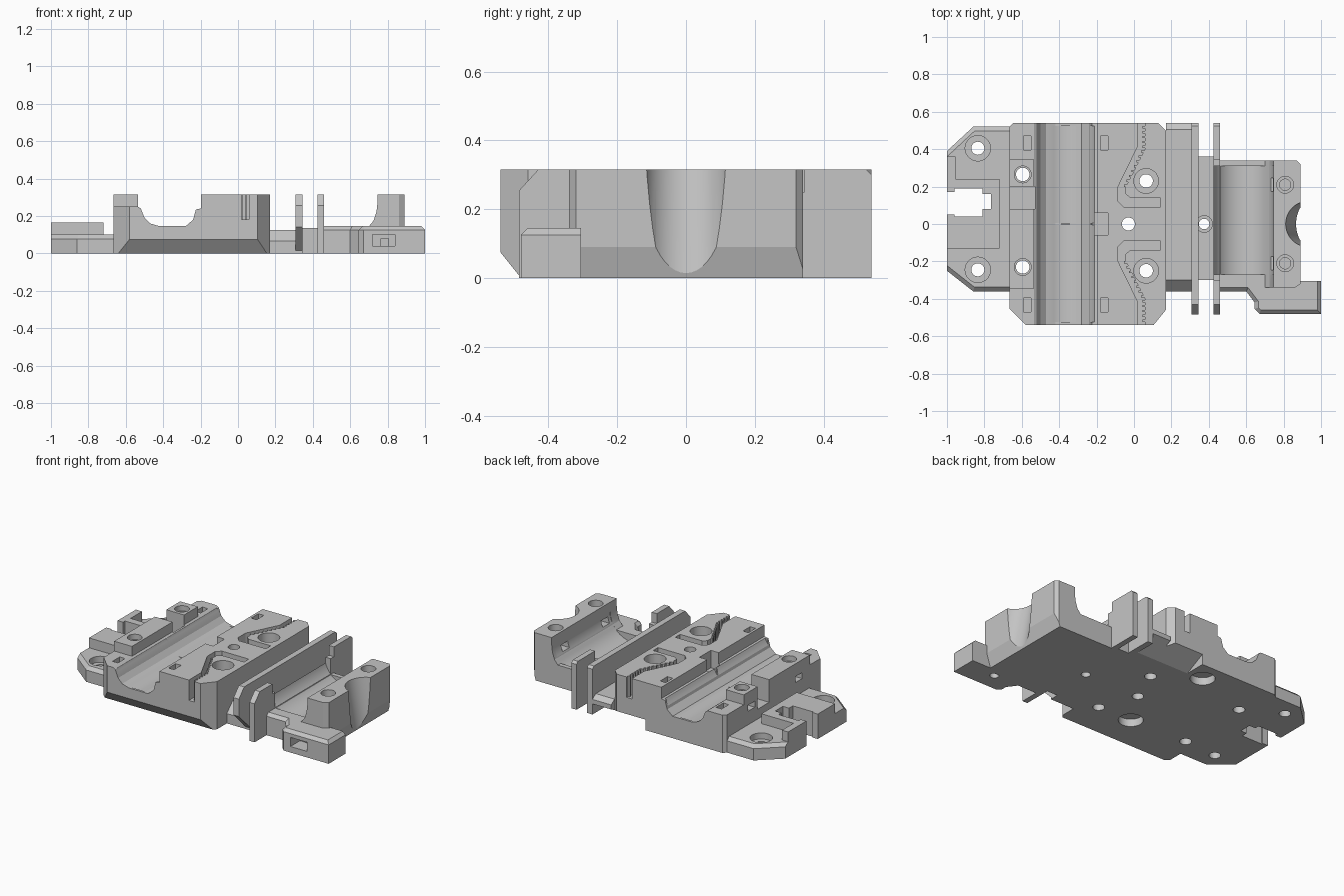
import bpy, bmesh, math
from mathutils import Vector

if "Cube" in bpy.data.objects:
    bpy.data.objects.remove(bpy.data.objects["Cube"])

grey = bpy.data.materials.new("grey plastic")
grey.diffuse_color = (0.56, 0.56, 0.56, 1)
grey.use_nodes = True
grey.node_tree.nodes["Principled BSDF"].inputs["Base Color"].default_value = grey.diffuse_color
H = 0.315  # overall height


def prism(name, pts, a, b, axis="z", lean=0.0):
    """Extrude a 2D outline from a to b along an axis, optionally leaning in x."""
    place = {"z": lambda p, t: (p[0], p[1], t),
             "y": lambda p, t: (p[0], t, p[1]),
             "x": lambda p, t: (t, p[0], p[1])}[axis]
    bm = bmesh.new()
    face = bm.faces.new([bm.verts.new(place(p, a)) for p in pts])
    ext = bmesh.ops.extrude_face_region(bm, geom=[face])
    moved = [v for v in ext["geom"] if isinstance(v, bmesh.types.BMVert)]
    bmesh.ops.translate(bm, verts=moved, vec=Vector(place((0, 0), b - a)) + Vector((lean, 0, 0)))
    bmesh.ops.recalc_face_normals(bm, faces=bm.faces)
    me = bpy.data.meshes.new(name)
    bm.to_mesh(me)
    bm.free()
    me.materials.append(grey)
    ob = bpy.data.objects.new(name, me)
    bpy.context.collection.objects.link(ob)
    return ob


def box(name, x0, x1, y0, y1, z0, z1):
    return prism(name, [(x0, y0), (x1, y0), (x1, y1), (x0, y1)], z0, z1)


def cutbox(*d):
    return box("cutter", *d)


def hole(x, y, r, z0=-0.1, z1=0.5, n=28, lean=0.0):
    pts = [(x + r * math.cos(2 * math.pi * i / n), y + r * math.sin(2 * math.pi * i / n)) for i in range(n)]
    return prism("cutter", pts, z0, z1, lean=lean)


def trough(cx, cz, r, y0, y1, n=32):
    arc = [(cx + r * math.cos(math.pi + math.pi * i / n), cz + r * math.sin(math.pi + math.pi * i / n))
           for i in range(n + 1)]
    return prism("cutter", arc + [(cx + r, 0.5), (cx - r, 0.5)], y0, y1, "y")


def cut(ob, cutters, op="DIFFERENCE"):
    bpy.context.view_layer.objects.active = ob
    for c in cutters:
        c.hide_render = True
        m = ob.modifiers.new("cut", "BOOLEAN")
        m.operation, m.solver, m.object = op, "EXACT", c
        bpy.ops.object.modifier_apply(modifier=m.name)
        bpy.data.objects.remove(c)


def bevel_rim(ob, z, offset, test):
    """Bevel the top edges at height z whose midpoint and vertices pass the test."""
    bm = bmesh.new()
    bm.from_mesh(ob.data)
    rim = [e for e in bm.edges if all(v.co.z > z - 0.005 for v in e.verts) and test([v.co for v in e.verts])]
    bmesh.ops.bevel(bm, geom=rim, offset=offset, segments=1, affect="EDGES")
    bm.to_mesh(ob.data)
    bm.free()


# Left mounting plate with slot and raised walls
plate = prism("left_plate", [(-1, -0.25), (-0.86, -0.36), (-0.66, -0.36), (-0.66, 0.52),
                             (-0.86, 0.52), (-1, 0.39)], 0, 0.10)
bevel_rim(plate, 0.10, 0.022, lambda vs: abs(vs[0].x - vs[1].x) > 0.05)
cut(plate, [box("pad", -1, -0.72, 0.1, 0.24, 0.05, 0.165),
            box("pad", -1, -0.955, 0.2, 0.36, 0.05, 0.165),
            box("pad", -1, -0.72, -0.13, 0.12, 0.05, 0.165)], "UNION")
cuts = [cutbox(-1.1, -0.93, 0.05, 0.17, -0.1, 0.4), cutbox(-0.96, -0.81, 0.04, 0.19, -0.1, 0.4),
        cutbox(-0.84, -0.765, 0.08, 0.16, -0.1, 0.4)]
for y in (0.405, -0.245):
    cuts += [hole(-0.835, y, 0.035), hole(-0.835, y, 0.068, 0.06)]
cut(plate, cuts)

# Main bearing body
body = prism("main_body", [(-0.665, -0.455), (-0.58, -0.54), (0.105, -0.54), (0.17, -0.46), (0.17, 0.5),
                           (0.13, 0.54), (-0.645, 0.54), (-0.665, 0.52)], 0, H)
# front chamfer, trough, rail gap, central notch and undercut at the back
cuts = [prism("cutter", [(-0.54, 0.075), (-0.48, 0), (-0.48, -0.1), (-0.7, -0.1), (-0.7, 0.075)], -1, 0.4, "x"),
        prism("cutter", [(-0.535, 0.25), (-0.52, 0.24), (-0.5, 0.19), (-0.47, 0.16), (-0.42, 0.145),
                         (-0.28, 0.145), (-0.24, 0.18), (-0.225, 0.235), (-0.197, 0.24), (-0.197, 0.5),
                         (-0.535, 0.5)], -0.6, 0.6, "y"),
        cutbox(-0.8, -0.53, 0.08, 0.2, 0.165, 0.5),
        cutbox(-0.21, -0.14, -0.06, 0.06, 0.2, 0.5),
        hole(-0.03, 0, 0.035),
        prism("cutter", [(0.40, 0), (0.6, 0.1), (0.6, -0.1), (0.40, -0.1)], -0.08, 0.3, "x")]
for s in (1, -1):
    def span(a, b):
        return tuple(sorted((s * a, s * b)))
    cuts += [trough(-0.366, 0.303, 0.168, *span(0.006, 0.525)),
             cutbox(-0.8, -0.53, *span(0.345, 0.6), 0.25, 0.5),
             cutbox(-0.59, -0.55, *span(0.395, 0.47), 0.1, 0.5),
             cutbox(-0.18, -0.14, *span(0.395, 0.47), 0.1, 0.5)]
    # belt groove
    g = [(0.018, 0.6), (0.018, 0.41), (-0.085, 0.2), (-0.085, 0.12), (-0.055, 0.09), (0.142, 0.09),
         (0.142, 0.14), (-0.02, 0.14), (-0.045, 0.16), (-0.045, 0.195), (0.058, 0.4), (0.058, 0.6)]
    cuts.append(prism("cutter", [(x, s * y) for x, y in g], 0.18, 0.5))
for y in (0.265, -0.23):
    cuts += [hole(-0.595, y, 0.036), hole(-0.595, y, 0.045, 0.28),
             cutbox(-0.8, -0.56, y - 0.035, y + 0.035, 0.19, 0.23)]
for y in (0.23, -0.25):
    cuts += [hole(0.065, y, 0.036), hole(0.065, y, 0.066, 0.2)]
for x, y in ((-0.18, -0.245), (-0.19, 0.41)):
    cuts.append(hole(x, y, 0.075, -0.1, 0.05))   # round recesses underneath
cut(body, cuts)

# Belt teeth along both grooves
for s in (1, -1):
    side = "back" if s > 0 else "front"
    for k in range(13):
        y = 0.205 + 0.026 * k
        x = min(0.058, -0.045 + (y - 0.195) * 0.502)
        box(f"{side}_belt_tooth_{k}", x - 0.013, x + 0.006, s * y - 0.006, s * y + 0.006, 0.17, H)

# Lower deck joining the body to the belt walls, sloped front and undercut back
prism("lower_deck", [(-0.36, 0), (0.40, 0), (0.54, 0.07), (0.54, 0.1), (0.505, 0.125), (-0.30, 0.125),
                     (-0.36, 0.065)], 0.17, 0.307, "x")
bridge = box("belt_bridge", 0.346, 0.424, -0.30, 0.36, 0, 0.135)
cut(bridge, [hole(0.375, 0, 0.028), hole(0.375, 0, 0.044, 0.08)])

# Two thin belt walls
top_edge = [(0.54, 0), (0.54, 0.3), (0.525, H), (-0.43, H), (-0.485, 0.255)]
prism("inner_belt_wall", top_edge + [(-0.485, 0.14), (-0.36, 0.015), (-0.36, 0)], 0.307, 0.346, "x")
outer = prism("outer_belt_wall", top_edge + [(-0.485, 0)], 0.424, 0.461, "x")
cut(outer, [trough(0.582, 0.26, 0.165, -0.27, 0.31), cutbox(0.4, 0.5, -0.3, 0.345, 0.25, 0.5)])

# Right bearing block with undercut outer edge and leaning rounded notch
block = prism("right_block", [(0.461, -0.34), (0.86, -0.34), (0.89, -0.32), (0.89, 0.32), (0.87, 0.34),
                              (0.461, 0.34)], 0, H)
cuts = [prism("cutter", [(0.89, 0.09), (0.862, 0), (0.862, -0.1), (1, -0.1), (1, 0.09)], -0.6, 0.6, "y"),
        trough(0.582, 0.26, 0.165, -0.27, 0.31),
        prism("cutter", [(0.4, 0.145), (0.7, 0.145), (0.725, 0.175), (0.74, 0.22), (0.746, 0.27), (0.747, 0.5),
                         (0.4, 0.5)], -0.6, 0.6, "y"),
        hole(1.01, 0, 0.1225, -0.1, 0.5, 48, lean=-0.111)]
for y in (0.21, -0.21):
    cuts += [hole(0.808, y, 0.03, 0.1), hole(0.808, y, 0.045, 0.25),
             cutbox(0.6, 0.83, y - 0.035, y + 0.035, 0.19, 0.23)]
cut(block, cuts)

# Front right arm with sloped top rim and a window
arm = prism("front_arm", [(0.461, -0.36), (0.6, -0.36), (0.645, -0.42), (0.645, -0.455), (0.67, -0.48),
                          (1, -0.48), (1, -0.305), (0.86, -0.305), (0.86, -0.335), (0.461, -0.335)], 0, 0.145)
bevel_rim(arm, 0.145, 0.02, lambda vs: all(v.y < -0.35 for v in vs) or all(v.x > 0.95 for v in vs))
cut(arm, [cutbox(0.72, 0.84, -0.6, -0.38, 0.04, 0.1), hole(0.785, -0.36, 0.028, -0.1, 0.08)])

# Smooth round surfaces, keep hard edges
bpy.ops.object.select_all(action="DESELECT")
for ob in bpy.context.scene.objects:
    ob.select_set(True)
bpy.context.view_layer.objects.active = body
bpy.ops.object.shade_smooth_by_angle(angle=math.radians(14))
